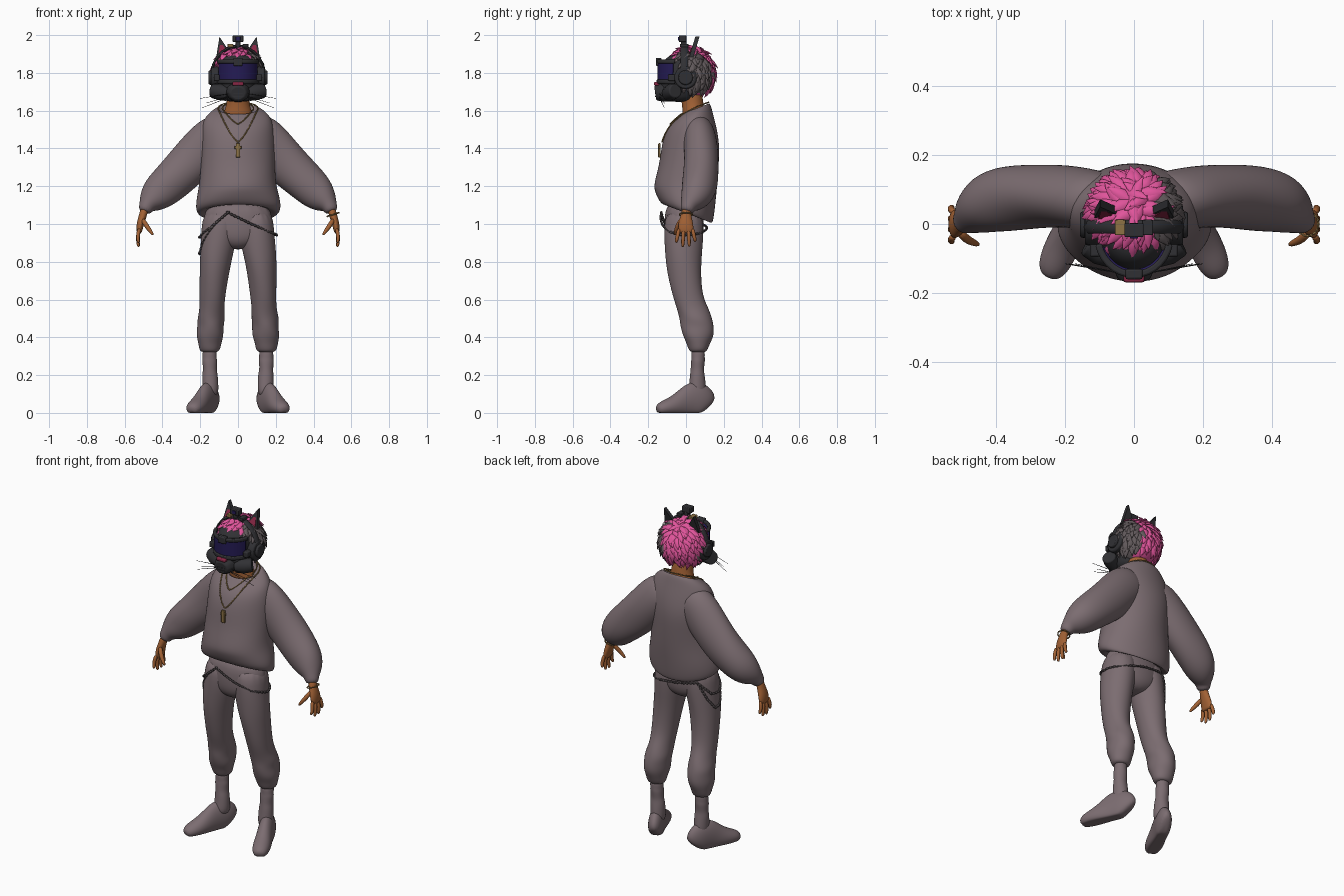
import bpy, bmesh, math, random
from mathutils import Vector, Matrix

random.seed(4)
if "Cube" in bpy.data.objects:
    bpy.data.objects.remove(bpy.data.objects["Cube"])


def material(name, *rgb):
    m = bpy.data.materials.new(name)
    m.use_nodes = True
    m.diffuse_color = (*rgb, 1)
    node = m.node_tree.nodes["Principled BSDF"]
    node.inputs["Base Color"].default_value = (*rgb, 1)
    node.inputs["Roughness"].default_value = 0.8
    return m


CLOTH = material("mauve cloth", .2, .152, .165)
SKIN = material("brown skin", .36, .12, .035)
PINK = material("pink hair", .75, .09, .33)
GREY = material("grey hair", .12, .1, .105)
DARK = material("dark plastic", .03, .03, .034)
NAVY = material("navy visor", .018, .011, .09)
GLOW = material("violet glow", .09, .05, .3)
GOLD = material("gold", .27, .17, .06)
RED = material("deep red", .25, .02, .06)
STEEL = material("chain steel", .09, .075, .08)


def finish(name, bm, mats, subsurf=0, bevel=0):
    bmesh.ops.recalc_face_normals(bm, faces=bm.faces)
    me = bpy.data.meshes.new(name)
    bm.to_mesh(me)
    bm.free()
    for m in mats:
        me.materials.append(m)
    ob = bpy.data.objects.new(name, me)
    bpy.context.scene.collection.objects.link(ob)
    me.shade_smooth()
    if subsurf:
        mod = ob.modifiers.new("smooth", 'SUBSURF')
        mod.levels = mod.render_levels = subsurf
    else:
        me.set_sharp_from_angle(angle=math.radians(40))
    if bevel:
        mod = ob.modifiers.new("bevel", 'BEVEL')
        mod.width, mod.segments = bevel, 2
    return ob


def add_tube(bm, pts, n=16, ref=(0, 1, 0), flat=False, fold=0, floor=None, index=0):
    """Loft through (x, y, z, radius_a, radius_b, tilt); flat keeps rings level."""
    rings = []
    for i, p in enumerate(pts):
        c = Vector(p[:3])
        t = Vector(pts[min(i + 1, len(pts) - 1)][:3]) - Vector(pts[max(i - 1, 0)][:3])
        t = Vector((0, 0, 1)) if flat else t.normalized()
        v = Vector(ref)
        v = (v - t * v.dot(t)).normalized()
        u = t.cross(v)
        tilt = p[5] if len(p) > 5 else 0
        ring = []
        for k in range(n):
            a = 2 * math.pi * k / n
            s = 1 + fold * math.sin(3 * a + i * 1.9)
            d = u * (p[3] * s * math.cos(a)) + v * (p[4] * s * math.sin(a))
            q = c + d + Vector((0, 0, tilt * d.y))
            if floor is not None:
                q.z = max(q.z, floor)
            ring.append(bm.verts.new(q))
        rings.append(ring)
    faces = [bm.faces.new((r[k], r[(k + 1) % n], s[(k + 1) % n], s[k]))
             for r, s in zip(rings, rings[1:]) for k in range(n)]
    faces += [bm.faces.new(rings[0]), bm.faces.new(rings[-1])]
    for f in faces:
        f.material_index = index


def tube(name, pts, mat, subsurf=0, bevel=0, **kw):
    bm = bmesh.new()
    add_tube(bm, pts, **kw)
    return finish(name, bm, [mat], subsurf, bevel)


def box(name, loc, size, mat, bevel=.006, rot=0):
    bm = bmesh.new()
    bmesh.ops.create_cube(bm, size=1, matrix=Matrix.Translation(loc)
                          @ Matrix.Rotation(rot, 4, 'X') @ Matrix.Diagonal((*size, 1)))
    return finish(name, bm, [mat], bevel=bevel)


def curved_plate(name, a0, a1, z0, z1, grow, mat, thick=.02):
    """Plate wrapped around the front of the face; angle 0 is straight ahead."""
    bm = bmesh.new()
    outline = []
    for i in range(15):
        a = math.radians(a0 + (a1 - a0) * i / 14)
        for z in (z0, z1):
            outer = Vector((math.sin(a) * (.106 + grow), -.035 - math.cos(a) * (.112 + grow), z))
            inner = outer - Vector((math.sin(a), -math.cos(a), 0)) * thick
            outline += [bm.verts.new(outer), bm.verts.new(inner)]
    for i in range(14):
        p, q = outline[4 * i:4 * i + 4], outline[4 * i + 4:4 * i + 8]
        for j, k in ((0, 1), (1, 3), (3, 2), (2, 0)):
            bm.faces.new((p[j], p[k], q[k], q[j]))
    for e in (outline[:4], outline[-4:]):
        bm.faces.new((e[0], e[1], e[3], e[2]))
    return finish(name, bm, [mat], bevel=min(.006, thick / 3))


def chain(name, pts, size, mat):
    """Beaded links at even steps along a polyline."""
    bm = bmesh.new()
    carry = 0
    for a, b in zip(pts, pts[1:]):
        d = Vector(b) - Vector(a)
        while carry < d.length:
            rot = d.to_track_quat('Z', 'Y').to_matrix().to_4x4()
            bmesh.ops.create_uvsphere(bm, u_segments=6, v_segments=4, radius=size, matrix=Matrix.Translation(
                Vector(a) + d.normalized() * carry) @ rot @ Matrix.Diagonal((.75, .75, 1.2, 1)))
            carry += size * 2
        carry -= d.length
    return finish(name, bm, [mat])


# Sweater body, neck and trouser seat
torso = tube("sweater_body", [
    (0, .01, 1.08, .16, .1, -.4), (0, .01, 1.045, .2, .125, -.4), (0, 0, 1.07, .23, .145, -.35),
    (0, -.003, 1.14, .222, .162, -.2), (0, -.002, 1.21, .204, .17), (0, .015, 1.32, .197, .158),
    (0, .025, 1.42, .197, .155), (0, .032, 1.51, .195, .133), (0, .042, 1.57, .175, .1, .15),
    (0, .048, 1.605, .13, .083, .35), (0, .048, 1.615, .1, .072, .4), (0, .045, 1.585, .09, .062, .4)],
    CLOTH, 2, n=24, flat=True, fold=.015)
tube("neck", [(0, .045, 1.53, .09, .06), (0, .04, 1.6, .075, .06), (0, .035, 1.64, .058, .058),
              (0, .02, 1.74, .06, .06)], SKIN, 2, flat=True)
tube("trouser_seat", [(0, -.01, 1.13, .17, .1), (0, -.01, 1.0, .192, .108), (0, -.01, .93, .18, .104),
                      (0, -.01, .89, .11, .085), (0, -.01, .865, .04, .05)], CLOTH, 2, flat=True)

for side, s in (("left", 1), ("right", -1)):
    def mx(pts):
        return [(p[0] * s, *p[1:]) for p in pts]

    # Balloon sleeve and cuff
    tube(side + "_sleeve", mx([
        (.05, .06, 1.5, .1, .08), (.12, .07, 1.465, .125, .09), (.2, .08, 1.38, .123, .092),
        (.28, .082, 1.295, .117, .094), (.36, .075, 1.22, .108, .098), (.425, .06, 1.16, .098, .09),
        (.465, .03, 1.118, .068, .065), (.485, .012, 1.095, .04, .04), (.497, .003, 1.06, .036, .036)]),
        CLOTH, 2, fold=.025)

    # Hand with four fingers and a thumb
    tube(side + "_palm", mx([(.492, .005, 1.09, .024, .026), (.502, 0, 1.05, .022, .027),
                             (.515, -.002, 1.01, .022, .04), (.522, 0, .97, .017, .043),
                             (.522, 0, .95, .012, .036)]), SKIN, 2, n=12, flat=True)
    bm = bmesh.new()
    for y, tip in ((-.036, .9), (-.012, .878), (.012, .88), (.034, .905)):
        add_tube(bm, mx([(.522, y, .98, .012, .012), (.531, y * 1.25, .935, .011, .011),
                         (.529, y * 1.4, tip + .012, .01, .01), (.524, y * 1.45, tip, .006, .006)]), n=8)
    add_tube(bm, mx([(.508, -.02, 1.03, .014, .014), (.485, -.045, .99, .014, .014),
                     (.462, -.055, .96, .011, .011), (.448, -.06, .94, .006, .006)]), n=8)
    finish(side + "_fingers", bm, [SKIN], 1)

    # Trouser leg gathered over a narrow boot
    tube(side + "_trouser_leg", mx([
        (.09, -.01, 1.08, .095, .1), (.097, -.012, .96, .098, .108), (.113, -.015, .85, .09, .1),
        (.125, -.01, .75, .08, .092), (.135, .008, .62, .07, .08), (.138, .035, .55, .066, .086),
        (.143, .053, .5, .075, .088), (.145, .06, .46, .07, .09), (.148, .064, .41, .074, .084),
        (.15, .065, .37, .062, .064), (.15, .065, .33, .056, .05), (.15, .065, .32, .035, .035)]),
        CLOTH, 2, flat=True, fold=.03)
    tube(side + "_boot_shaft", mx([
        (.15, .065, .35, .04, .038), (.15, .064, .29, .037, .035), (.15, .063, .275, .041, .038),
        (.149, .06, .23, .036, .035), (.148, .06, .205, .042, .039), (.146, .06, .15, .043, .045),
        (.146, .058, .08, .043, .05)]), CLOTH, 2, flat=True, fold=.03)
    heel, toe = Vector((.128, .12)), Vector((.248, -.155))
    shoe = []
    for t, w, h in ((0, .024, .08), (.05, .04, .13), (.17, .046, .17), (.34, .045, .165),
                    (.5, .046, .125), (.7, .052, .085), (.9, .046, .062), (1, .024, .035)):
        p = heel.lerp(toe, t)
        shoe.append((p.x * s, p.y, h * .4, w, h * .6))
    tube(side + "_shoe", shoe, CLOTH, 2, ref=(0, 0, 1), floor=0)

    # Headphone cup, cheek filter and whiskers
    tube(side + "_ear_cup", mx([(.1, -.002, 1.775, .06, .06), (.142, -.002, 1.775, .06, .06)]),
         DARK, bevel=.008, n=20)
    tube(side + "_ear_cup_cap", mx([(.14, -.002, 1.775, .04, .04), (.156, -.002, 1.775, .036, .036)]),
         DARK, bevel=.004, n=20)
    tube(side + "_cheek_filter", mx([(.05, -.09, 1.69, .04, .04), (.1, -.075, 1.7, .043, .043),
                                     (.135, -.055, 1.705, .038, .038)]), DARK, bevel=.006, n=16)
    box(side + "_mask_strap", (s * .113, -.05, 1.775), (.03, .09, .035), DARK)
    bm = bmesh.new()
    for z0, z1, x in ((1.69, 1.665, .2), (1.675, 1.64, .17), (1.67, 1.615, .19)):
        add_tube(bm, mx([(.05, -.14, z0, .002, .002), (x, -.115, z1, .001, .001)]), n=5)
    finish(side + "_whiskers", bm, [DARK])

    # Cat ear with a red lining plate
    for part, m, shrink, y0, y1 in (("_cat_ear", DARK, 1, 0, .022), ("_ear_lining", RED, .62, -.004, .001)):
        bm = bmesh.new()
        corners = [(.04, 1.905), (.115, 1.885), (.098, 1.992)]
        cx, cz = .084, 1.925
        layers = []
        for y in (y0, y1):
            layers.append([bm.verts.new((s * (cx + (x - cx) * shrink), .022 + y + (z - 1.9) * .3,
                                         cz + (z - cz) * shrink)) for x, z in corners])
        f, b = layers
        bm.faces.new(f)
        bm.faces.new(b)
        for k in range(3):
            bm.faces.new((f[k], f[k - 1], b[k - 1], b[k]))
        finish(side + part, bm, [m])

    # Glowing zigzag on the visor
    for k, z in enumerate((1.795, 1.805, 1.79)):
        a = s * (16 + 12 * k)
        curved_plate(side + "_visor_glow", a, a + s * 11, z, z + .014, .003, GLOW, .004)

# Skull and layered hair tufts, pink over the crown and grey on the sides
bm = bmesh.new()
centre, radii = Vector((0, .025, 1.795)), Vector((.122, .115, .13))
bmesh.ops.create_uvsphere(bm, u_segments=24, v_segments=14, radius=1,
                          matrix=Matrix.Translation(centre) @ Matrix.Diagonal((*radii, 1)))


def hair_index(p):
    return 0 if -.112 < p.x < .055 and (p.y > -.02 or p.z > 1.85) else 1


for f in bm.faces:
    f.material_index = hair_index(f.calc_center_median())
crown = Vector((.1, .3, 1)).normalized()
COUNT = 300
for i in range(COUNT):
    z = 1 - 1.5 * (i + .5) / COUNT
    a = i * 2.39996
    n = Vector((math.cos(a) * math.sqrt(1 - z * z), math.sin(a) * math.sqrt(1 - z * z), z))
    if n.y < -.3 and n.z < .6:
        continue
    p = centre + Vector([n[k] * radii[k] for k in range(3)])
    jitter = Vector([random.uniform(-.35, .35) for _ in range(3)])
    t = n * crown.dot(n) - crown + jitter
    t = (t - n * t.dot(n)).normalized()
    size = random.uniform(.8, 1.15)
    path = []
    for along, out, w, h in ((-.02, -.006, .008, .004), (.012, .008, .017, .008),
                             (.036, .012, .012, .006), (.062, .012, .001, .001)):
        path.append((*(p + (t * along + n * out) * size), w, h))
    add_tube(bm, path, n=6, ref=n, index=hair_index(p))
finish("hair", bm, [PINK, GREY])

# Mask shell, visor, brow and snout
tube("mask_shell", [(0, -.035, 1.645, .06, .07), (0, -.037, 1.67, .09, .095), (0, -.035, 1.74, .103, .108),
                    (0, -.03, 1.83, .105, .106), (0, -.02, 1.88, .09, .09), (0, -.01, 1.9, .06, .06)],
     DARK, 1, n=20, flat=True)
curved_plate("visor", -72, 72, 1.762, 1.855, .004, NAVY)
curved_plate("visor_upper_rim", -78, 78, 1.85, 1.872, .009, DARK)
curved_plate("visor_lower_rim", -78, 78, 1.742, 1.766, .009, DARK)
box("brow_block", (0, -.145, 1.858), (.05, .03, .042), DARK)
tube("snout", [(0, -.08, 1.705, .07, .06), (0, -.13, 1.697, .062, .052), (0, -.163, 1.692, .046, .04)],
     DARK, bevel=.008, n=10, ref=(0, 0, 1))
box("nose", (0, -.155, 1.742), (.06, .028, .02), RED)
for k in range(3):
    box("snout_vent", (0, -.161, 1.675 + k * .016), (.05, .008, .006), DARK, .001)

# Headband and top camera
band = []
for i in range(17):
    a = math.pi * i / 16
    band.append((.138 * math.cos(a), -.008, 1.785 + .155 * math.sin(a), .009, .02))
tube("headband", band, DARK, n=8)
box("camera_post", (0, -.012, 1.95), (.024, .03, .04), DARK, .003)
box("camera_body", (0, -.018, 1.981), (.056, .04, .036), DARK, .004)
box("camera_lens", (0, -.039, 1.981), (.024, .006, .018), NAVY, .001)
for x in (-.04, .04):
    box("band_clip", (x, -.01, 1.945), (.03, .045, .018), GOLD if x < 0 else DARK, .003)

# Necklaces laid over the sweater
bpy.context.view_layer.update()
solid = torso.evaluated_get(bpy.context.evaluated_depsgraph_get())
for name, low, w in (("long_necklace", 1.435, .105), ("short_necklace", 1.53, .082)):
    loop = []
    for i in range(-12, 13):
        t = i / 12
        x, z = w * t, low + (1.61 - low) * abs(t) ** 1.4
        hit, loc, _, _ = solid.ray_cast(Vector((x, -1, z)), Vector((0, 1, 0)))
        loop.append((x, min(loc.y, .04) - .004 if hit else .03, z))
    for i in range(1, 12):
        a = math.pi * i / 12
        loop.append((w * math.cos(a), .04 + .08 * math.sin(a), 1.615 + .03 * math.sin(a)))
    chain(name, loop + loop[:1], .0055, GOLD)
box("pendant", (0, -.141, 1.39), (.022, .012, .075), GOLD, .003)
box("pendant_bar", (0, -.141, 1.405), (.036, .01, .016), GOLD, .003)
chain("bracelet", [(.503 + .031 * math.cos(i * .4), .035 * math.sin(i * .4), 1.05 + .01 * math.cos(i * .4))
                   for i in range(17)], .006, GOLD)

# Hip chains given as (angle from front, height)
for name, path in (
        ("waist_chain", [(-15, 1.06), (20, 1.0), (50, .96), (90, .94), (130, .95), (180, .98), (220, 1.0)]),
        ("long_side_chain", [(-15, 1.06), (-40, .99), (-65, .9), (-80, .85), (-100, .84), (-120, .9), (-140, 1)]),
        ("short_side_chain", [(-15, 1.06), (-45, .98), (-80, .93), (-110, .93), (-140, 1)])):
    fine = [(a + (c - a) * k / 5, b + (d - b) * k / 5)
            for (a, b), (c, d) in zip(path, path[1:]) for k in range(6)]
    chain(name, [(.205 * math.sin(math.radians(a)), -.012 - .122 * math.cos(math.radians(a)), z)
                 for a, z in fine], .01, STEEL)
